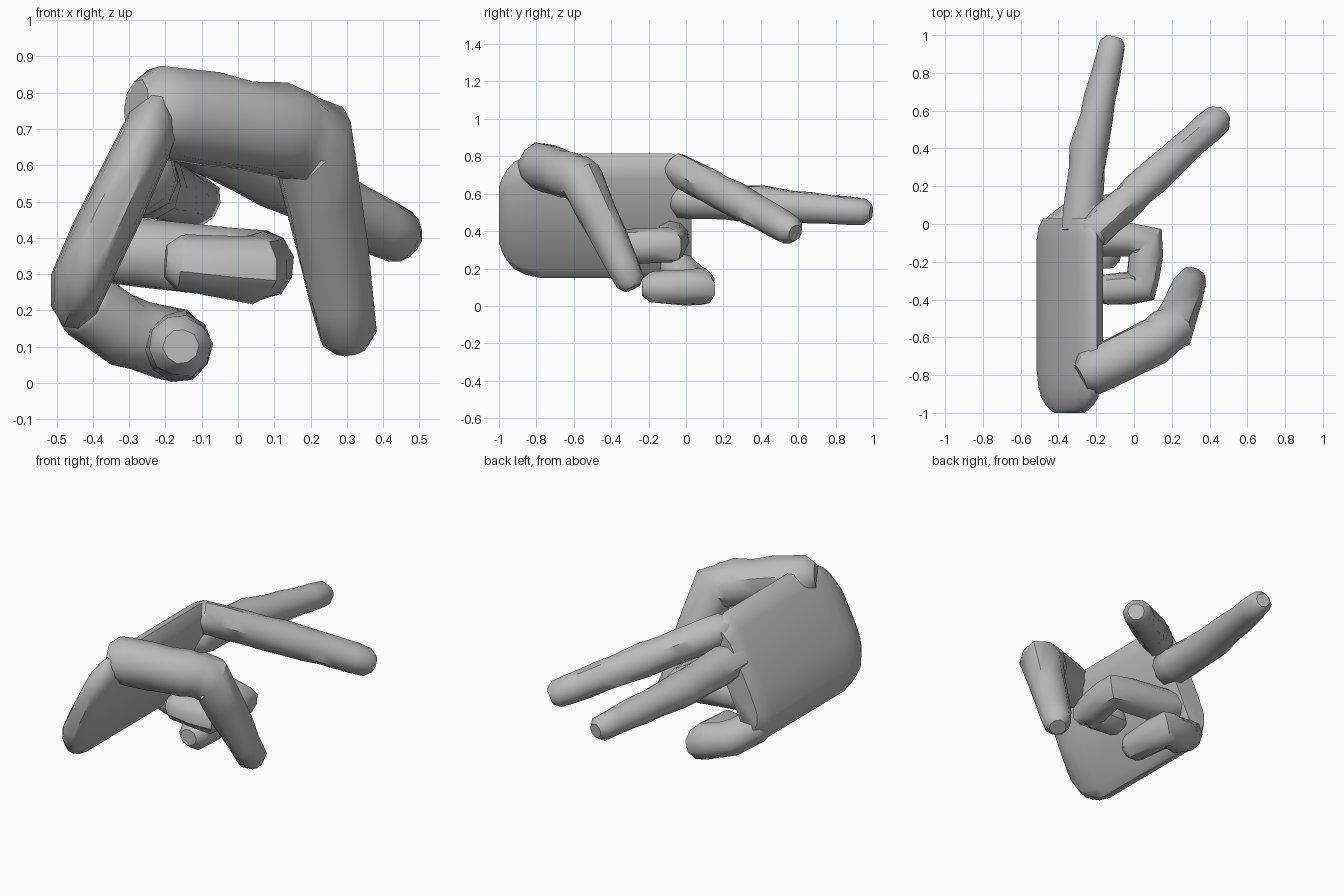
import bpy, bmesh, math, random
from mathutils import Vector

if "Cube" in bpy.data.objects:
    bpy.data.objects.remove(bpy.data.objects["Cube"])

random.seed(4)
skin = bpy.data.materials.new("grey")
skin.diffuse_color = (0.5, 0.5, 0.5, 1)
skin.use_nodes = True
skin.node_tree.nodes["Principled BSDF"].inputs["Base Color"].default_value = skin.diffuse_color


def loft(name, rings, angle):
    """Bridge equal-sized rings of points and close both ends."""
    bm = bmesh.new()
    loops = [[bm.verts.new(p) for p in ring] for ring in rings]
    n = len(loops[0])
    for a, b in zip(loops, loops[1:]):
        for i in range(n):
            j = (i + 1) % n
            bm.faces.new((a[i], a[j], b[j], b[i]))
    bm.faces.new(loops[0])
    bm.faces.new(loops[-1])
    bmesh.ops.recalc_face_normals(bm, faces=bm.faces)
    mesh = bpy.data.meshes.new(name)
    bm.to_mesh(mesh)
    bm.free()
    mesh.materials.append(skin)
    ob = bpy.data.objects.new(name, mesh)
    bpy.context.collection.objects.link(ob)
    bpy.context.view_layer.objects.active = ob
    ob.select_set(True)
    bpy.ops.object.shade_smooth_by_angle(angle=math.radians(angle))
    ob.select_set(False)
    return ob


def digit(name, joints, radii, sides=10, steps=5):
    """Slightly lumpy tube through the joints with blunt, bevelled ends."""
    pts = [Vector(p) for p in joints]
    dirs = [(b - a).normalized() for a, b in zip(pts, pts[1:])]
    # stations: centre, cut-plane normal, radius
    stations = []
    for k, d in enumerate(dirs):
        a, b = pts[k], pts[k + 1]
        if k == 0:
            r = radii[0]
            stations += [(a, d, r * 0.6), (a + d * r * 0.4, d, r * 0.95)]
        else:
            # knuckle: one ring shared by both segments
            stations.append((a, (dirs[k - 1] + d).normalized(), radii[k] * 1.04))
        for s in range(1, steps):
            t = 0.28 + 0.5 * (s - 1) / (steps - 2)
            stations.append((a.lerp(b, t), d, radii[k] * (1 - t) + radii[k + 1] * t))
    r, d = radii[-1], dirs[-1]
    stations += [(pts[-1] - d * r * 0.5, d, r), (pts[-1], d, r * 0.58)]
    # carry one frame along the path
    u = dirs[0].cross(Vector((0.13, 0.2, 1))).normalized()
    rings, prev = [], dirs[0]
    for c, nrm, r in stations:
        u = prev.rotation_difference(nrm) @ u
        u = (u - nrm * u.dot(nrm)).normalized()
        v, prev = nrm.cross(u), nrm
        ring = []
        for i in range(sides):
            a = math.tau * i / sides
            out = u * math.cos(a) + v * math.sin(a)
            ring.append(c + out * r * random.uniform(0.96, 1.07))
        rings.append(ring)
    return loft(name, rings, 42)


# palm: slanted slab, lofted front to back
section = [(-.515, .30), (-.515, .21), (-.48, .155), (-.44, .15), (-.39, .19),
           (-.265, .45), (-.165, .68), (-.165, .76), (-.195, .815), (-.23, .815),
           (-.30, .745), (-.455, .44)]
cx, cz = -0.345, 0.49
profile = [(-1.0, .45), (-.985, .58), (-.96, .72), (-.92, .86), (-.86, .95),
           (-.78, 1), (-.5, 1), (-.08, 1), (-.02, .95), (.03, .80)]
loft("palm", [[(cx + (x - cx) * s, y, cz + (z - cz) * s) for x, z in section]
              for y, s in profile], 45)

# thumb, reaching across and bent down
digit("thumb", [(-.28, -.815, .76), (.10, -.625, .70), (.205, -.55, .665),
                (.31, -.285, .095)],
      [.125, .125, .12, .08], steps=4)

# two extended fingers
digit("index_finger", [(-.24, -.07, .745), (.10, .25, .575), (.475, .585, .39)],
      [.09, .09, .078])
digit("middle_finger", [(-.28, -.08, .575), (-.24, .40, .545), (-.105, .99, .50)],
      [.105, .094, .068])

# two curled fingers
digit("ring_finger", [(-.40, -.075, .37), (.075, -.085, .325), (.045, -.335, .315),
                      (-.20, -.35, .335)],
      [.095, .092, .09, .077], steps=3)
digit("little_finger", [(-.46, -.08, .24), (-.31, .02, .14), (-.165, .075, .10),
                        (-.158, -.235, .10)],
      [.095, .098, .098, .082], steps=3)
